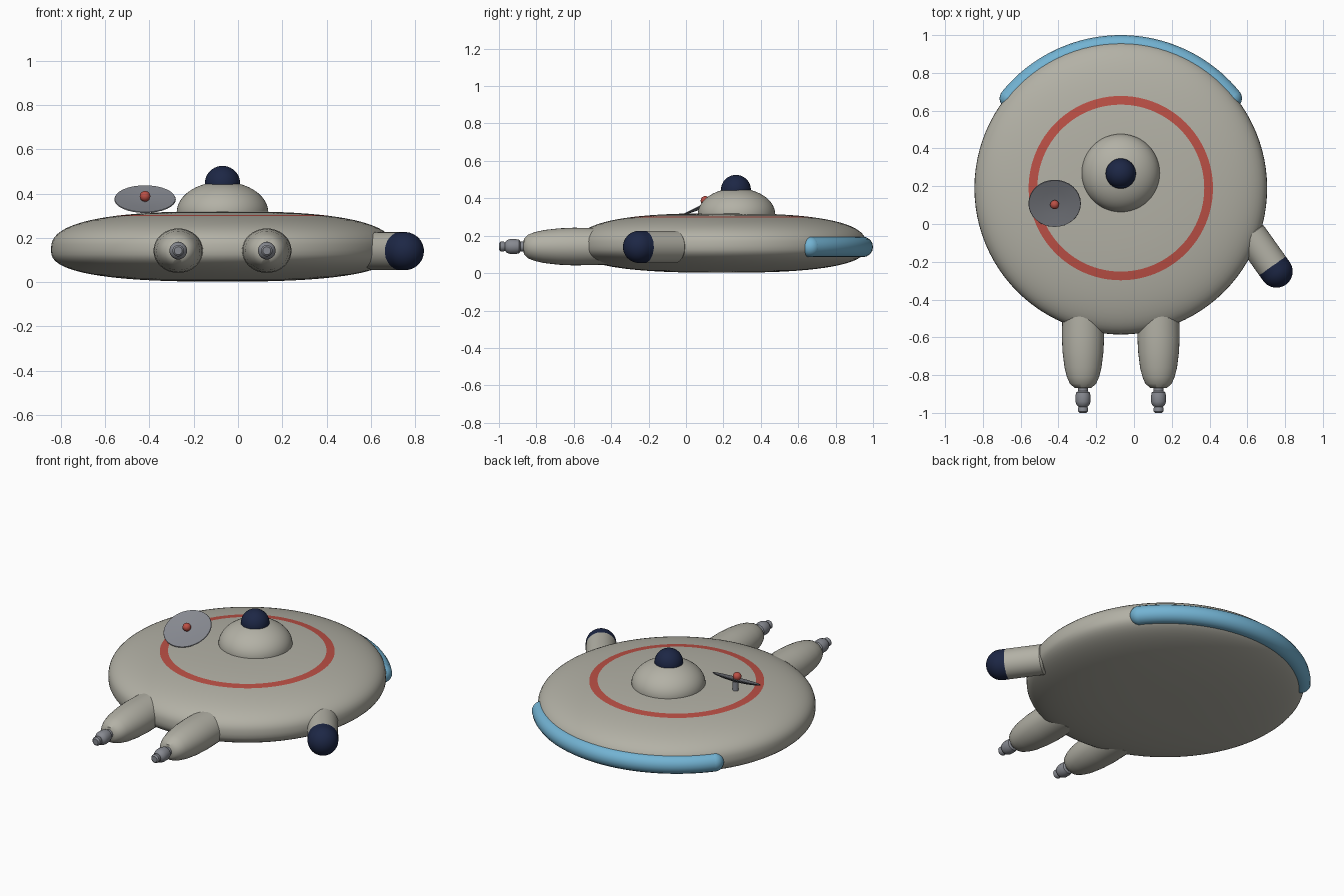
import bpy, bmesh, math
from mathutils import Matrix, Vector

if "Cube" in bpy.data.objects:
    bpy.data.objects.remove(bpy.data.objects["Cube"])

CX, CY, CZ = -0.07, 0.19, 0.145    # hull centre


def material(name, rgb):
    m = bpy.data.materials.new(name)
    m.diffuse_color = (*rgb, 1)
    m.use_nodes = True
    m.node_tree.nodes["Principled BSDF"].inputs["Base Color"].default_value = m.diffuse_color
    return m


HULL = material("warm_grey", (0.45, 0.44, 0.38))
RED = material("red", (0.50, 0.08, 0.06))
NAVY = material("navy", (0.012, 0.02, 0.06))
BLUE = material("blue", (0.17, 0.45, 0.65))
STEEL = material("steel", (0.24, 0.25, 0.28))


def lathe(name, profile, loc, mat, axis=(0, 0, 1), seg=48, scale=(1, 1, 1), band=None, angle=40):
    """Revolve (radius, height) points about an axis; band = (r0, r1, material) paints upper faces."""
    bm = bmesh.new()
    rings = []
    for r, h in profile:
        if r < 1e-5:
            rings.append([bm.verts.new((0, 0, h))])
        else:
            rings.append([bm.verts.new((r * math.cos(2 * math.pi * i / seg),
                                        r * math.sin(2 * math.pi * i / seg), h)) for i in range(seg)])
    for k in range(len(rings) - 1):
        a, b = rings[k], rings[k + 1]
        mid = (profile[k][0] + profile[k + 1][0]) / 2
        for i in range(seg):
            j = (i + 1) % seg
            quad = [a[i % len(a)], a[j % len(a)], b[j % len(b)], b[i % len(b)]]
            f = bm.faces.new(list(dict.fromkeys(quad)))
            if band and band[0] < mid < band[1] and profile[k][1] > 0:
                f.material_index = 1
    rot = Vector((0, 0, 1)).rotation_difference(Vector(axis)).to_matrix().to_4x4()
    bm.transform(Matrix.Diagonal((*scale, 1)) @ rot)
    bmesh.ops.recalc_face_normals(bm, faces=bm.faces)
    me = bpy.data.meshes.new(name)
    bm.to_mesh(me)
    bm.free()
    ob = bpy.data.objects.new(name, me)
    bpy.context.collection.objects.link(ob)
    ob.location = loc
    me.materials.append(mat)
    if band:
        me.materials.append(band[2])
    finish(ob, angle)
    return ob


def finish(ob, angle=40):
    bpy.ops.object.select_all(action='DESELECT')
    ob.select_set(True)
    bpy.context.view_layer.objects.active = ob
    bpy.ops.object.shade_smooth_by_angle(angle=math.radians(angle))


def arc(r, a0, a1, n=12, h=0.0):
    """Profile points on a circle, angles from the equator."""
    return [(max(0, r * math.cos(math.radians(a0 + (a1 - a0) * i / n))),
             h + r * math.sin(math.radians(a0 + (a1 - a0) * i / n))) for i in range(n + 1)]


# saucer hull: superellipse section with a painted red ring on top
R = 0.775


def section(height, n, extra=()):
    rs = {R * math.cos(math.pi / 2 * i / 20) ** (2 / n) for i in range(20)} | set(extra)
    return [(r, height * max(0, 1 - (r / R) ** n) ** (1 / n)) for r in sorted(rs)] 


lower = [(0, -0.143)] + section(-0.143, 2.6)
upper = section(0.175, 2.65, (0.442, 0.488))[::-1][1:] + [(0, 0.175)]
lathe("saucer_hull", lower + upper, (CX, CY, CZ), HULL, seg=96, band=(0.442, 0.488, RED))

# cockpit dome and dark top sphere
lathe("cockpit_dome", arc(0.207, -10, 90, 14), (CX, 0.27, 0.315), HULL, scale=(1, 1, 0.67))
lathe("dome_light", arc(0.08, -90, 90, 20), (CX, 0.267, 0.445), NAVY, seg=32)

# blue rear bumper
cu = bpy.data.curves.new("rear_bumper", 'CURVE')
cu.dimensions = '3D'
sp = cu.splines.new('POLY')
N, ro = 40, 0.755
sp.points.add(N)
for i, p in enumerate(sp.points):
    a = math.radians(39 + 102 * i / N)
    p.co = (CX + ro * math.cos(a), CY + ro * math.sin(a), 0.14, 1)
cu.bevel_depth, cu.bevel_resolution = 0.055, 6
tube = bpy.data.objects.new("rear_bumper", cu)
bpy.context.collection.objects.link(tube)
bpy.ops.object.select_all(action='DESELECT')
tube.select_set(True)
bpy.context.view_layer.objects.active = tube
bpy.ops.object.convert(target='MESH')
tube = bpy.context.object
tube.data.materials.append(BLUE)
finish(tube)
for side, deg in (("right", 39), ("left", 141)):
    a = math.radians(deg)
    lathe("bumper_end_" + side, arc(0.055, -90, 90, 12),
          (CX + ro * math.cos(a), CY + ro * math.sin(a), 0.14), BLUE, seg=24)

# two front cannons with stepped muzzles
body = [(0, 0), (0.108, 0), (0.112, 0.18), (0.108, 0.26), (0.098, 0.34), (0.085, 0.39),
        (0.07, 0.425), (0.045, 0.447), (0, 0.45)]
muzzle = [(0, 0), (0.026, 0), (0.026, 0.035), (0.036, 0.042), (0.04, 0.06), (0.04, 0.09),
          (0.034, 0.108), (0.022, 0.118), (0.026, 0.124), (0.026, 0.142), (0.018, 0.15), (0, 0.15)]
for side, s in (("left", -1), ("right", 1)):
    x = CX + s * 0.2
    lathe("cannon_" + side, body, (x, -0.42, 0.142), HULL, axis=(0, -1, 0), seg=32, scale=(1, 1, 0.9))
    lathe("muzzle_" + side, muzzle, (x, -0.85, 0.142), STEEL, axis=(0, -1, 0), seg=20)

# side pod with dark rounded nose
d = Vector((0.58, -0.815, 0)).normalized()
nose = Vector((0.754, -0.251, 0.14))
L = 0.25
lathe("side_pod", [(0, 0), (0.075, 0), (0.086, 0.012), (0.086, L - 0.035), (0, L - 0.035)],
      nose - d * L, HULL, axis=d, seg=32)
lathe("side_pod_nose", [(0, -0.036), (0.086, -0.036)] + arc(0.086, 0, 90, 12), nose, NAVY, axis=d, seg=32)

# tilted dish antenna on a short stem
n = Vector((0, -0.44, 0.9)).normalized()
dish = Vector((-0.42, 0.112, 0.368))
lathe("dish", [(0, -0.012), (0.07, -0.007), (0.12, 0.0), (0.139, 0.006), (0.137, 0.010),
               (0.07, 0.003), (0, 0.0)], dish, STEEL, axis=n, seg=32)
lathe("dish_stem", [(0, 0), (0.018, 0), (0.018, 0.07), (0, 0.07)], (-0.42, 0.118, 0.295), STEEL, seg=16)
lathe("dish_bead", arc(0.024, -90, 90, 12), dish + n * 0.022, RED, seg=20)
